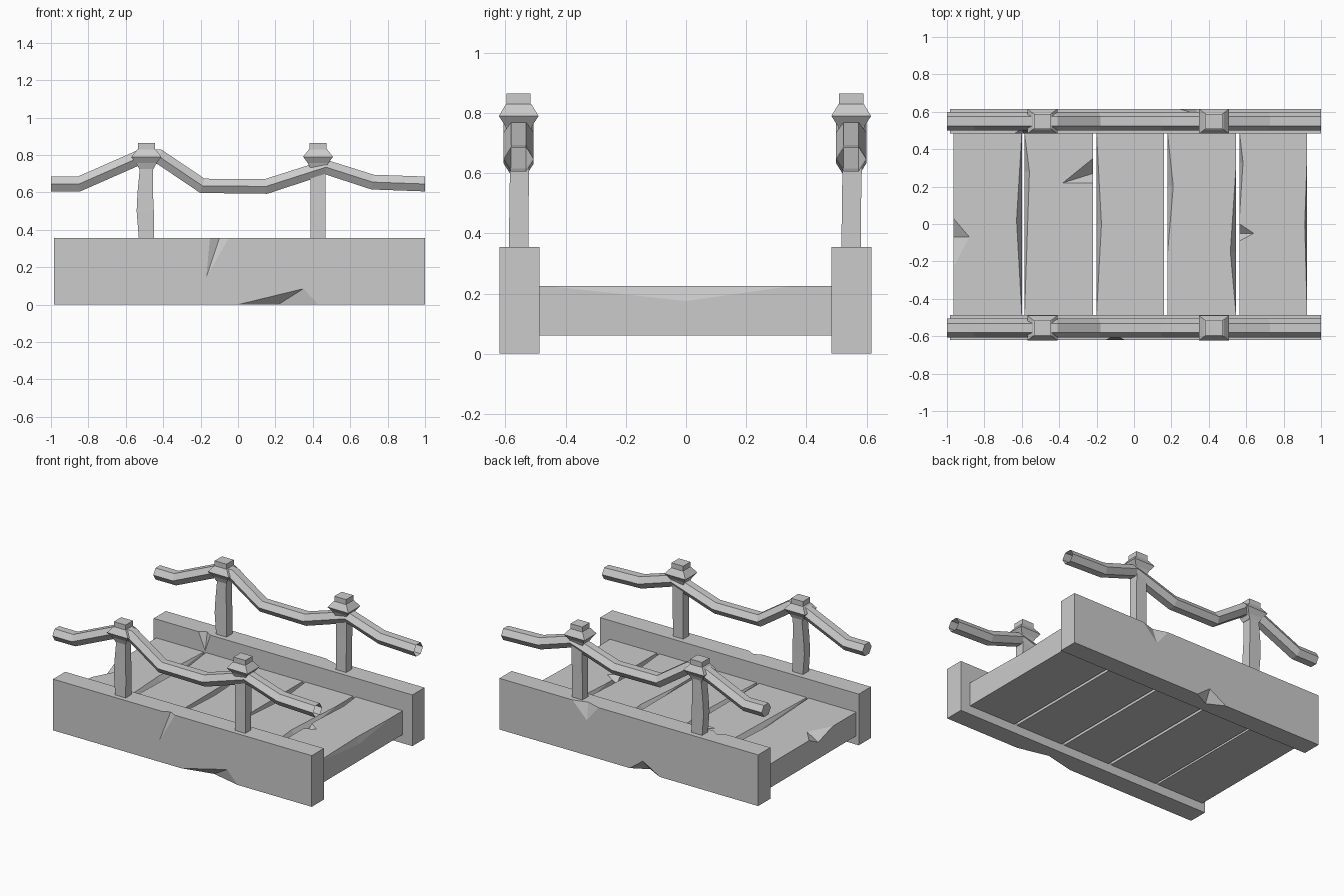
import bpy, bmesh, math
from mathutils import Vector

if "Cube" in bpy.data.objects:
    bpy.data.objects.remove(bpy.data.objects["Cube"])

grey = bpy.data.materials.new("plain_grey")
grey.use_nodes = True
COLOUR = (0.6, 0.6, 0.6, 1)
grey.diffuse_color = COLOUR
grey.node_tree.nodes["Principled BSDF"].inputs["Base Color"].default_value = COLOUR


def finish(name, bm):
    bmesh.ops.recalc_face_normals(bm, faces=bm.faces)
    mesh = bpy.data.meshes.new(name)
    bm.to_mesh(mesh)
    bm.free()
    mesh.materials.append(grey)
    obj = bpy.data.objects.new(name, mesh)
    bpy.context.scene.collection.objects.link(obj)
    return obj


def loft(name, rings, cap_end=True):
    """Skin a list of equal-length point rings."""
    bm = bmesh.new()
    rows = [[bm.verts.new(p) for p in ring] for ring in rings]
    n = len(rows[0])
    for a, b in zip(rows, rows[1:]):
        for i in range(n):
            j = (i + 1) % n
            bm.faces.new((a[i], a[j], b[j], b[i]))
    bm.faces.new(rows[0])
    if cap_end:
        bm.faces.new(rows[-1])
    return finish(name, bm)


def rect(x0, x1, y0, y1, z):
    return [(x0, y0, z), (x1, y0, z), (x1, y1, z), (x0, y1, z)]


def box(name, x0, x1, y0, y1, z0, z1):
    return loft(name, [rect(x0, x1, y0, y1, z) for z in (z0, z1)])


def chip(target, points, push):
    """Break a corner off: the cut passes through points and opens along push."""
    bm = bmesh.new()
    for p in points:
        bm.verts.new(p)
        bm.verts.new(Vector(p) + Vector(push))
    hull = bmesh.ops.convex_hull(bm, input=bm.verts)
    spare = set(hull["geom_interior"]) | set(hull["geom_unused"])
    bmesh.ops.delete(bm, geom=[g for g in spare if isinstance(g, bmesh.types.BMVert)],
                     context="VERTS")
    cutter = finish(target.name + "_chip_cutter", bm)
    cutter.hide_render = True
    cutter.hide_set(True)
    cutter.display_type = "WIRE"
    mod = target.modifiers.new("chip", "BOOLEAN")
    mod.operation = "DIFFERENCE"
    mod.solver = "EXACT"
    mod.object = cutter
    # Apply the cut and drop the cutter
    graph = bpy.context.evaluated_depsgraph_get()
    mesh = bpy.data.meshes.new_from_object(target.evaluated_get(graph))
    target.modifiers.clear()
    target.data = mesh
    bpy.data.objects.remove(cutter)


def chip_x(target, x0, x1, tip, y, z, drop, depth):
    """Chip on a long beam edge; depth is signed into the beam along y."""
    out = -math.copysign(0.1, depth)
    chip(target, [(x0, y, z), (x1, y, z), (tip, y, z - drop), ((x0 + x1) / 2, y + depth, z)],
         (0, out, math.copysign(0.1, drop)))


def chip_y(target, y0, y1, tip, x, z, drop, depth):
    """Chip on a plank edge; depth is signed into the plank along x."""
    out = -math.copysign(0.1, depth)
    chip(target, [(x, y0, z), (x, y1, z), (x, tip, z - drop), (x + depth, tip, z)],
         (out, 0, 0.1))


# Side beams with broken edges
BEAM_TOP = 0.355
front_beam = box("front_beam", -0.985, 1, -0.62, -0.487, 0, BEAM_TOP)
back_beam = box("back_beam", -0.985, 1, 0.483, 0.616, 0, BEAM_TOP)
chip_x(front_beam, -0.15, -0.05, -0.17, -0.62, BEAM_TOP, 0.21, 0.025)
chip_x(front_beam, 0, 0.43, 0.35, -0.62, 0, -0.085, 0.05)
chip_x(back_beam, 0.24, 0.44, 0.33, 0.616, BEAM_TOP, 0.11, -0.03)
chip_x(back_beam, -0.23, 0, -0.1, 0.616, 0, -0.075, -0.06)
chip_x(back_beam, -0.64, -0.55, -0.59, 0.483, BEAM_TOP, 0.12, 0.03)

# Deck planks
P_LOW, P_TOP = 0.06, 0.225
spans = [(-0.965, -0.6), (-0.585, -0.22), (-0.2, 0.16), (0.18, 0.545), (0.565, 0.925)]
planks = [box(f"plank_{i + 1}", a, b, -0.49, 0.49, P_LOW, P_TOP)
          for i, (a, b) in enumerate(spans)]

# Worn plank edges: plank, side (0 is -x, 1 is +x), y start, y end, y peak, width
for i, side, y0, y1, tip, width in [
        (0, 1, -0.48, 0.48, 0.02, 0.028), (1, 0, -0.48, 0.48, 0.28, 0.026),
        (2, 0, -0.48, 0.48, 0.0, 0.026), (3, 0, -0.15, 0.48, 0.2, 0.03),
        (3, 1, -0.48, 0.3, -0.15, 0.03), (4, 0, 0.05, 0.48, 0.33, 0.018),
        (4, 1, -0.46, 0.35, 0.0, 0.012)]:
    chip_y(planks[i], y0, y1, tip, spans[i][side], P_TOP, 0.05,
           -width if side else width)

# Larger splinters out of the deck
chip_y(planks[0], -0.23, 0.03, -0.07, spans[0][0], P_TOP, 0.05, 0.085)
chip(planks[1], [(-0.22, 0.35, P_TOP), (-0.22, 0.22, P_TOP), (-0.22, 0.27, P_TOP - 0.06),
                 (-0.38, 0.22, P_TOP)], (0.1, 0, 0.1))
chip_y(planks[4], -0.09, 0.0, -0.05, spans[4][0], P_TOP, 0.05, 0.075)

# Handrail centre line in x and z
path = [Vector(p) for p in [(-1, 0.645), (-0.85, 0.645), (-0.52, 0.79), (-0.42, 0.79),
                            (-0.19, 0.635), (0.15, 0.632), (0.47, 0.735),
                            (0.72, 0.655), (1, 0.645)]]


def rail_rings(y):
    rings = []
    for i, p in enumerate(path):
        before = (p - path[max(i - 1, 0)]).normalized()
        after = (path[min(i + 1, len(path) - 1)] - p).normalized()
        along = (before + after).normalized()
        if i in (0, len(path) - 1):
            along = Vector((1, 0))
        up = Vector((-along.y, along.x))
        ring = []
        for k in range(6):
            a = math.radians(60 * k)
            q = p + up * 0.046 * math.sin(a)
            ring.append((q.x, y + 0.05 * math.cos(a), q.y))
        rings.append(ring)
    return rings


# Posts, stepped caps and handrails on both sides
for side, y in (("front", -0.556), ("back", 0.549)):
    loft(side + "_handrail", rail_rings(y), cap_end=False)
    for end, x, bulge in (("right", -0.49, 0.012), ("left", 0.428, 0)):
        loft(f"{side}_{end}_post", [
            rect(x - 0.04 - b, x + 0.04 - t, y - 0.032 + s, y + 0.032 + s, z)
            for z, b, t, s in [(0.35, 0, 0, 0), (0.5, bulge, 0, 0.001),
                               (0.6, bulge * 0.6, bulge * 0.4, 0.003),
                               (0.74, -bulge * 0.5, bulge * 0.4, 0.004)]])
        loft(f"{side}_{end}_cap", [
            rect(x - w, x + w, y - d, y + d, z)
            for z, w, d in [(0.725, 0.038, 0.033), (0.757, 0.055, 0.045),
                            (0.79, 0.08, 0.066), (0.828, 0.05, 0.043),
                            (0.83, 0.045, 0.04), (0.865, 0.045, 0.04)]])
